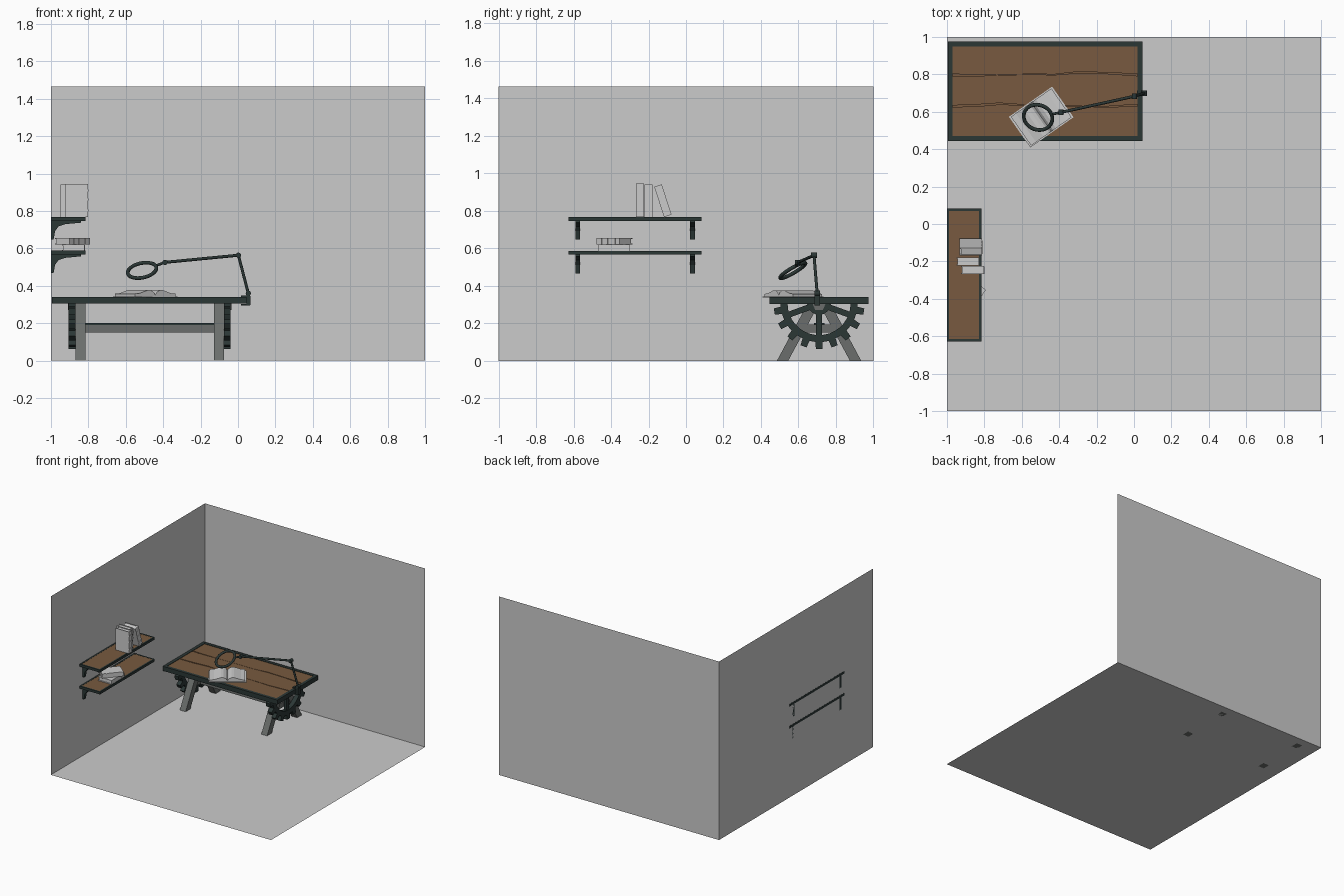
import bpy, bmesh, math
from mathutils import Matrix, Vector

if "Cube" in bpy.data.objects:
    bpy.data.objects.remove(bpy.data.objects["Cube"])
V = Vector


def material(name, rgb):
    m = bpy.data.materials.new(name)
    m.diffuse_color = (*rgb, 1)
    m.use_nodes = True
    m.node_tree.nodes["Principled BSDF"].inputs["Base Color"].default_value = m.diffuse_color
    return m


GREY = material("pale grey", (0.6, 0.6, 0.6))
WOOD = material("brown wood", (0.188, 0.102, 0.05))
DARK = material("dark green metal", (0.024, 0.038, 0.036))
STEEL = material("leg grey", (0.145, 0.155, 0.15))

# local XY profile -> world YZ (extruded along +x) or XZ (extruded along -y)
YZ = Matrix(((0, 0, 1, 0), (1, 0, 0, 0), (0, 1, 0, 0), (0, 0, 0, 1)))
XZ = Matrix.Rotation(math.pi / 2, 4, 'X')
T = Matrix.Translation


def finish(name, bm, mat, M=Matrix(), smooth=False):
    bmesh.ops.transform(bm, matrix=M, verts=bm.verts)
    bmesh.ops.recalc_face_normals(bm, faces=bm.faces)
    me = bpy.data.meshes.new(name)
    bm.to_mesh(me)
    bm.free()
    me.materials.append(mat)
    ob = bpy.data.objects.new(name, me)
    bpy.context.collection.objects.link(ob)
    if smooth:
        for p in me.polygons:
            p.use_smooth = len(p.vertices) == 4
    return ob


def add_box(bm, lo, hi):
    lo, hi = V(lo), V(hi)
    s = hi - lo
    bmesh.ops.create_cube(bm, size=1, matrix=T((lo + hi) / 2) @ Matrix.Diagonal((*s, 1)))


def box(name, lo, hi, mat, M=Matrix()):
    bm = bmesh.new()
    add_box(bm, lo, hi)
    return finish(name, bm, mat, M)


def prism(name, pts, depth, mat, M):
    bm = bmesh.new()
    f = bm.faces.new([bm.verts.new((x, y, 0)) for x, y in pts])
    r = bmesh.ops.extrude_face_region(bm, geom=[f])
    vs = [e for e in r['geom'] if isinstance(e, bmesh.types.BMVert)]
    bmesh.ops.translate(bm, verts=vs, vec=(0, 0, depth))
    return finish(name, bm, mat, M)


def rod(name, a, b, r, mat, n=12):
    a, b = V(a), V(b)
    d = b - a
    bm = bmesh.new()
    bmesh.ops.create_cone(bm, cap_ends=True, segments=n, radius1=r, radius2=r, depth=d.length)
    return finish(name, bm, mat, T((a + b) / 2) @ d.to_track_quat('Z', 'Y').to_matrix().to_4x4(), True)


def sheet(name, pts):
    bm = bmesh.new()
    bm.faces.new([bm.verts.new(p) for p in pts])
    me = bpy.data.meshes.new(name)
    bm.to_mesh(me)
    bm.free()
    me.materials.append(GREY)
    bpy.context.collection.objects.link(bpy.data.objects.new(name, me))


def framed(name, x0, x1, y0, y1, z0, z1, w):
    # four dark edge bars around a board
    box(name + "_edge_front", (x0, y0, z0), (x1, y0 + w, z1), DARK)
    box(name + "_edge_back", (x0, y1 - w, z0), (x1, y1, z1), DARK)
    box(name + "_edge_left", (x0, y0 + w, z0), (x0 + w, y1 - w, z1), DARK)
    box(name + "_edge_right", (x1 - w, y0 + w, z0), (x1, y1 - w, z1), DARK)


# room shell
H = 1.465
sheet("floor", [(-1, -1, 0), (1, -1, 0), (1, 1, 0), (-1, 1, 0)])
sheet("back_wall", [(-1, 1, 0), (1, 1, 0), (1, 1, H), (-1, 1, H)])
sheet("left_wall", [(-1, -1, 0), (-1, 1, 0), (-1, 1, H), (-1, -1, H)])

# table top: dark frame, three planks with wavy cracked seams
framed("table", -0.995, 0.045, 0.445, 0.975, 0.304, 0.341, 0.025)
box("table_underlay", (-0.97, 0.47, 0.309), (0.02, 0.95, 0.328), WOOD)
X = [-0.97, -0.85, -0.72, -0.58, -0.42, -0.3, -0.15, 0.02]


def seam(base, wave, gap):
    return [(x, base + w - g / 2) for x, w, g in zip(X, wave, gap)], \
           [(x, base + w + g / 2) for x, w, g in zip(X, wave, gap)]


s1 = seam(0.63, [0, 0.003, 0.013, 0.006, 0.003, 0, -0.004, 0.006],
          [0.008, 0.01, 0.008, 0.002, 0.002, 0.003, 0.005, 0.008])
s2 = seam(0.797, [0, -0.003, 0, 0.003, 0.002, 0.014, 0.01, 0],
          [0.01, 0.007, 0.002, 0.002, 0.003, 0.007, 0.006, 0.01])
edges = [[(X[0], 0.47), (X[-1], 0.47)], *s1, *s2, [(X[0], 0.95), (X[-1], 0.95)]]
for i in range(3):
    prism(f"table_plank_{i}", edges[2 * i] + edges[2 * i + 1][::-1], 0.012, WOOD, T((0, 0, 0.326)))

# trestle legs and half gears at both ends
CY, CZ = 0.71, 0.305
gear = []
for k in range(9):  # outer toothed arc, left to right through the bottom
    a = 190 + 20 * k
    for da, r in ((-10, 0.205), (-5.5, 0.205), (-4, 0.243), (4, 0.243), (5.5, 0.205)):
        t = math.radians(a + da)
        gear.append((r * math.cos(t), r * math.sin(t)))
gear.append((0.205, 0))
gear += [(0.168 * math.cos(math.radians(a)), 0.168 * math.sin(math.radians(a))) for a in range(360, 179, -10)]
hub = [(0.06 * math.cos(math.radians(a)), 0.06 * math.sin(math.radians(a))) for a in range(180, 361, 15)]
for side, xl, xg, sgn in (("left", -0.868, -0.905, -1), ("right", -0.128, -0.075, 1)):
    for nm, m in (("front", -1), ("back", 1)):
        pts = [(m * 0.225, 0), (m * 0.165, 0), (m * 0.0, 0.304), (m * 0.062, 0.304)]
        prism(f"{side}_{nm}_leg", pts, 0.053, STEEL, T((xl, CY, 0)) @ YZ)
    box(f"{side}_leg_tie", (xl + 0.008, CY - 0.12, 0.152), (xl + 0.045, CY + 0.12, 0.195), STEEL)
    G = T((xg, CY, CZ)) @ YZ
    prism(f"{side}_gear_rim", gear, 0.036, DARK, G)
    prism(f"{side}_gear_hub", hub, 0.036, DARK, G)
    for j, a in enumerate((200, 270, 340)):
        R = G @ Matrix.Rotation(math.radians(a), 4, 'Z')
        prism(f"{side}_gear_spoke_{j}", [(0.04, -0.016), (0.18, -0.016), (0.18, 0.016), (0.04, 0.016)],
              0.026, DARK, R @ T((0, 0, 0.005)))
    xo = xg + 0.018 + sgn * 0.02
    prism(f"{side}_hub_plate", [(-0.035, 0), (-0.02, -0.035), (0.02, -0.035), (0.035, 0)],
          0.006, STEEL, T((xo - 0.003, CY, CZ)) @ YZ)
box("stretcher", (-0.82, CY - 0.025, 0.15), (-0.12, CY + 0.025, 0.19), STEEL)
box("stretcher_cap", (-0.82, CY - 0.028, 0.19), (-0.12, CY + 0.028, 0.202), DARK)

# wall shelves with curved brackets
bracket = [(0, 0), (0.16, 0), (0.16, -0.01), (0.075, -0.018), (0.04, -0.03), (0.022, -0.055), (0.014, -0.1), (0, -0.1)]
for nm, z in (("lower", 0.567), ("upper", 0.747)):
    framed(nm + "_shelf", -1.001, -0.815, -0.627, 0.083, z, z + 0.02, 0.013)
    box(nm + "_shelf_board", (-0.99, -0.615, z + 0.001), (-0.827, 0.07, z + 0.019), WOOD)
    for i, y in enumerate((-0.565, 0.047)):
        prism(f"{nm}_bracket_{i}", bracket, 0.025, DARK, T((-1, y, z)) @ XZ)


# closed book: x depth with spine at +x, y thickness, z height
def book(name, M, d=0.122, t=0.042, h=0.17):
    bm = bmesh.new()
    c = 0.005
    add_box(bm, (0, 0, 0), (d - c, c, h))
    add_box(bm, (0, t - c, 0), (d - c, t, h))
    add_box(bm, (d - c, 0, 0), (d, t, h))
    add_box(bm, (0.006, c, 0.005), (d - c, t - c, h - 0.005))
    for z in (0.03, h / 2, h - 0.04):
        add_box(bm, (d, 0.001, z), (d + 0.003, t - 0.001, z + 0.01))
    return finish(name, bm, GREY, M)


book("standing_book_1", T((-0.925, -0.267, 0.767)), h=0.178)
book("standing_book_2", T((-0.95, -0.221, 0.767)), h=0.174)
book("leaning_book", T((-0.932, -0.117, 0.767)) @ Matrix.Rotation(math.radians(18), 4, 'X'), d=0.118)
flat = Matrix.Rotation(math.pi / 2, 4, 'X')  # thickness becomes vertical, height runs to -y
book("lying_book_lower", T((-0.942, -0.3, 0.587)) @ flat, t=0.033)
book("lying_book_upper", T((-0.8845, -0.3825, 0.62)) @ Matrix.Rotation(math.radians(-41), 4, 'Z')
     @ T((-0.0535, 0.0825, 0)) @ flat, d=0.105, t=0.036, h=0.165)

# open book on the table
B = T((-0.496, 0.572, 0.339)) @ Matrix.Rotation(math.radians(35), 4, 'Z') @ T((0, 0.1, 0)) @ XZ
half = [(0.012, 0.028), (0.03, 0.037), (0.05, 0.037), (0.075, 0.029), (0.1, 0.021), (0.132, 0.018), (0.132, 0.004)]
prism("open_book_cover", [(-0.141, 0), (0.141, 0), (0.141, 0.004), (-0.141, 0.004)], 0.2, GREY, B)
prism("open_book_pages", [(-x, y) for x, y in half[::-1]] + [(0, 0.012)] + half, 0.188, GREY, B @ T((0, 0, 0.006)))

# magnifier arm clamped to the table's right edge
base, elbow, wrist = V((0.055, 0.7, 0.36)), V((0.002, 0.683, 0.563)), V((-0.39, 0.597, 0.525))
box("clamp_top", (0.015, 0.685, 0.341), (0.065, 0.715, 0.349), DARK)
box("clamp_side", (0.045, 0.685, 0.296), (0.066, 0.715, 0.345), DARK)
box("clamp_bottom", (0.015, 0.685, 0.294), (0.065, 0.715, 0.302), DARK)
rod("lower_arm", base, elbow, 0.008, DARK)
rod("upper_arm", elbow, wrist, 0.008, DARK)
for nm, p in (("base", base), ("elbow", elbow), ("wrist", wrist)):
    rod(nm + "_joint", p - V((0, 0.015, 0)), p + V((0, 0.015, 0)), 0.014, DARK, 16)
ring_c = V((-0.513, 0.57, 0.482))
n = V((-0.18, -0.5, 0.85)).normalized()
out = wrist - ring_c
out = (out - n * out.dot(n)).normalized()
rod("ring_neck", wrist, ring_c + out * 0.082, 0.007, DARK)
bpy.ops.mesh.primitive_torus_add(major_radius=0.078, minor_radius=0.01, major_segments=32, minor_segments=10,
                                 location=ring_c, rotation=n.to_track_quat('Z', 'Y').to_euler())
ring = bpy.context.object
ring.name = "magnifier_ring"
ring.data.materials.append(DARK)
bpy.ops.object.shade_smooth()
